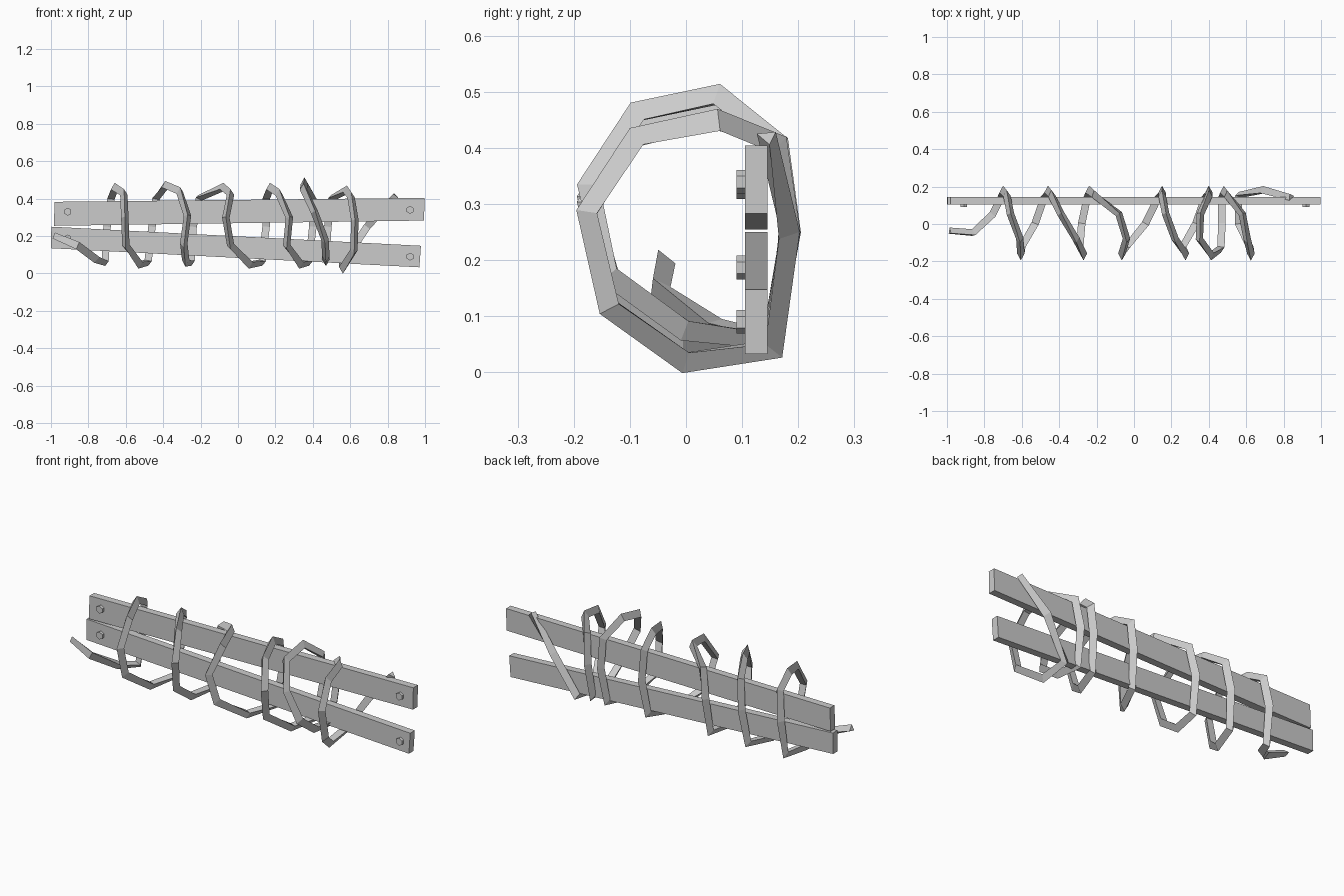
import bpy, bmesh, math
from mathutils import Vector

if "Cube" in bpy.data.objects:
    bpy.data.objects.remove(bpy.data.objects["Cube"])


def finish(bm, name):
    bmesh.ops.recalc_face_normals(bm, faces=bm.faces)
    mesh = bpy.data.meshes.new(name)
    bm.to_mesh(mesh)
    bm.free()
    obj = bpy.data.objects.new(name, mesh)
    bpy.context.collection.objects.link(obj)
    return obj


# Extrude an outline drawn in x/z between two depths
def slab(name, outline, y0, y1):
    bm = bmesh.new()
    rings = [[bm.verts.new((x, y, z)) for x, z in outline] for y in (y0, y1)]
    n = len(outline)
    for r in rings:
        bm.faces.new(r)
    for i in range(n):
        j = (i + 1) % n
        bm.faces.new((rings[0][i], rings[0][j], rings[1][j], rings[1][i]))
    return finish(bm, name)


# Sweep a triangular wire along a path, one ridge pointing away from the coil axis
def wire(name, points, radius):
    bm = bmesh.new()
    pts = [Vector(p) for p in points]
    rings = []
    for i, p in enumerate(pts):
        before = (p - pts[i - 1]).normalized() if i else Vector()
        after = (pts[i + 1] - p).normalized() if i < len(pts) - 1 else Vector()
        t = (before + after).normalized()
        out = Vector((0, p.y, p.z - 0.25))
        out = (out - t * out.dot(t)).normalized()
        side = t.cross(out)
        miter = 1.08 if 0 < i < len(pts) - 1 else 0.8
        rings.append([bm.verts.new(p + radius * (out * math.cos(a) * miter + side * math.sin(a)))
                      for a in (0, math.tau / 3, 2 * math.tau / 3)])
    for a, b in zip(rings, rings[1:]):
        for k in range(3):
            m = (k + 1) % 3
            bm.faces.new((a[k], a[m], b[m], b[k]))
    bm.faces.new(rings[0])
    bm.faces.new(rings[-1])
    return finish(bm, name)


# Two slightly tilted planks
slab("upper_plank", [(-0.985, 0.255), (0.995, 0.283), (0.997, 0.404), (-0.98, 0.383)], 0.105, 0.145)
slab("lower_plank", [(-1.0, 0.135), (0.97, 0.033), (0.978, 0.148), (-0.998, 0.25)], 0.105, 0.145)

# Bolt heads near the plank ends
for i, (x, z) in enumerate([(-0.91, 0.33), (0.92, 0.34), (-0.91, 0.187), (0.92, 0.09)]):
    hexagon = [(x + 0.021 * math.cos(k * math.tau / 6 + 0.5), z + 0.021 * math.sin(k * math.tau / 6 + 0.5))
               for k in range(6)]
    slab(f"bolt_{i + 1}", hexagon, 0.09, 0.11)

# Wire turns: x at eight stations (back low, back, back top, top, front top, front, front low, bottom)
turns = [
    (-0.71, -0.70, -0.68, -0.66, -0.61, -0.605, -0.60, -0.53),
    (-0.48, -0.46, -0.44, -0.39, -0.31, -0.27, -0.29, -0.28),
    (-0.25, -0.24, -0.21, -0.08, -0.04, -0.065, -0.04, 0.06),
    (0.13, 0.15, 0.15, 0.17, 0.22, 0.275, 0.26, 0.33),
    (0.38, 0.40, 0.40, 0.355, 0.35, 0.41, 0.465, 0.47),
    (0.47, 0.48, 0.50, 0.58, 0.605, 0.625, 0.62, 0.56),
]
section = [(0.15, 0.06), (0.18, 0.25), (0.16, 0.405), (0.055, 0.46),
           (-0.085, 0.43), (-0.17, 0.30), (-0.132, 0.145), (0.0, 0.05)]
lift = [(0, 0.0), (0, 0.01), (0, 0.0), (0, 0.0), (0, 0.03), (-0.001, -0.015)]
path = [(-0.985, -0.04, 0.20), (-0.86, -0.05, 0.15), (-0.76, 0.05, 0.08)]
for xs, (dy, dz) in zip(turns, lift):
    for k, (x, (y, z)) in enumerate(zip(xs, section)):
        low = -0.012 if dz < 0 and k > 5 else 0
        path.append((x, y + dy, z + (dz if k > 2 else 0) + low))
# Loose tail running up the back
path += [(0.56, 0.155, 0.045), (0.69, 0.178, 0.25), (0.84, 0.145, 0.42)]
wire("barbed_wire_coil", path, 0.023)
